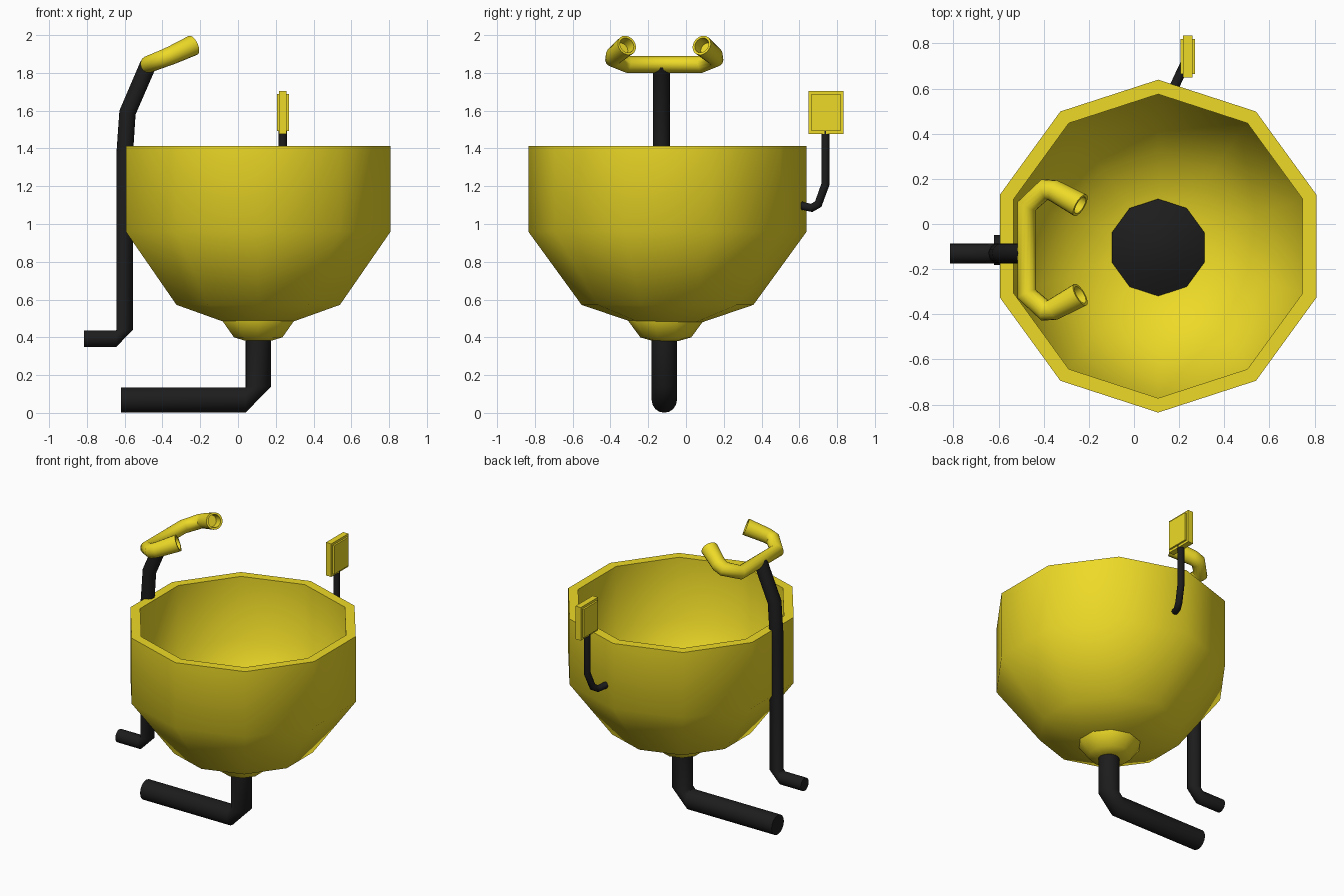
import bpy, bmesh, math
from mathutils import Vector

if "Cube" in bpy.data.objects:
    bpy.data.objects.remove(bpy.data.objects["Cube"])


def material(name, rgb):
    m = bpy.data.materials.new(name)
    m.diffuse_color = (*rgb, 1)
    m.use_nodes = True
    m.node_tree.nodes["Principled BSDF"].inputs["Base Color"].default_value = m.diffuse_color
    return m


YELLOW = material("yellow", (0.85, 0.70, 0.02))
BLACK = material("black", (0.012, 0.012, 0.012))


def finish(name, bm, mat, angle=60):
    bmesh.ops.recalc_face_normals(bm, faces=bm.faces)
    me = bpy.data.meshes.new(name)
    bm.to_mesh(me)
    bm.free()
    me.materials.append(mat)
    ob = bpy.data.objects.new(name, me)
    bpy.context.collection.objects.link(ob)
    bpy.ops.object.select_all(action='DESELECT')
    ob.select_set(True)
    bpy.context.view_layer.objects.active = ob
    if angle:
        bpy.ops.object.shade_smooth_by_angle(angle=math.radians(angle))
    return ob


def skin(bm, rings):
    """Bridge successive rings of points and cap both ends."""
    vr = [[bm.verts.new(p) for p in ring] for ring in rings]
    n = len(vr[0])
    for a, b in zip(vr, vr[1:]):
        for i in range(n):
            j = (i + 1) % n
            bm.faces.new((a[i], a[j], b[j], b[i]))
    bm.faces.new(vr[0])
    bm.faces.new(vr[-1])


def lathe(name, profile, mat, centre=(0.107, -0.098), sides=10):
    bm = bmesh.new()
    rings = []
    for r, z in profile:
        angles = [math.pi / 2 + 2 * math.pi * i / sides for i in range(sides)]
        rings.append([(centre[0] + r * math.cos(a), centre[1] + r * math.sin(a), z) for a in angles])
    skin(bm, rings)
    return finish(name, bm, mat)


def tube(name, path, mat, sides=16):
    """path: (point, radius) or (point, radius, ring direction)."""
    pts = [Vector(p[0]) for p in path]
    dirs = []
    for i, p in enumerate(path):
        if len(p) > 2:
            d = Vector(p[2])
        else:
            d = Vector()
            if i > 0:
                d += (pts[i] - pts[i - 1]).normalized()
            if i < len(pts) - 1:
                d += (pts[i + 1] - pts[i]).normalized()
        dirs.append(d.normalized())
    u = dirs[0].orthogonal().normalized()
    rings = []
    for i, d in enumerate(dirs):
        if i:
            u = dirs[i - 1].rotation_difference(d) @ u
        v = d.cross(u)
        r = path[i][1]
        rings.append([pts[i] + r * (math.cos(t) * u + math.sin(t) * v)
                      for t in (2 * math.pi * k / sides for k in range(sides))])
    bm = bmesh.new()
    skin(bm, rings)
    return finish(name, bm, mat)


def box(name, lo, hi, mat):
    bm = bmesh.new()
    bmesh.ops.create_cube(bm, size=1)
    for v in bm.verts:
        v.co = [(a + b) / 2 + c * (b - a) for a, b, c in zip(lo, hi, v.co)]
    return finish(name, bm, mat, 0)


# Ten-sided bowl with wall thickness
lathe("bowl", [(0.17, 0.475), (0.455, 0.572), (0.737, 0.96), (0.737, 1.412),
               (0.673, 1.412), (0.673, 0.985), (0.42, 0.63), (0.17, 0.54)], YELLOW)

# Fitting under the bowl and domed strainer inside it
lathe("drain_fitting", [(0.065, 0.38), (0.135, 0.40), (0.205, 0.495), (0.205, 0.54)], YELLOW,
      (0.107, -0.107))
lathe("strainer", [(0.215, 0.52), (0.215, 0.565), (0.13, 0.605), (0.03, 0.62)], BLACK,
      (0.107, -0.104))

# Drain pipe
Y = -0.115
tube("drain_pipe", [((-0.62, Y, 0.068), 0.067), ((0.04, Y, 0.068), 0.067, (1, 0, 0)),
                    ((0.108, Y, 0.14), 0.067, (0, 0, 1)), ((0.108, Y, 0.42), 0.067)], BLACK)

# Supply pipe rising behind the bowl wall
Y = -0.13
tube("supply_pipe", [((-0.815, Y, 0.393), 0.044), ((-0.645, Y, 0.393), 0.044, (1, 0, 0)),
                     ((-0.60, Y, 0.44), 0.044, (0, 0, 1)), ((-0.60, Y, 1.37), 0.044),
                     ((-0.585, Y, 1.59), 0.044), ((-0.475, Y, 1.845), 0.044)], BLACK)

# Twin spray head: a mirrored path with hollow, flared nozzles
MID = -0.115
aim = Vector((0.80, -0.47, 0.37)).normalized()
tip = Vector((-0.238, 0.198, 1.946))
half = [((-0.475, 0.195, 1.845), 0.045), ((-0.395, 0.268, 1.876), 0.047),
        ((-0.355, 0.262, 1.892), 0.049), (tip, 0.055, aim), (tip, 0.042, aim),
        (tip - 0.06 * aim, 0.038, aim)]


def place(p, side):
    q = [Vector((p[0][0], MID + side * p[0][1], p[0][2])), p[1]]
    if len(p) > 2:
        q.append(Vector((side * aim.x, aim.y, side * aim.z)))
    return q


tube("spray_head", [place(p, -1) for p in reversed(half)] + [place(p, 1) for p in half], YELLOW)

# Push lever and its plate
R = 0.022
tube("lever_rod", [((0.175, 0.60, 1.10), R), ((0.205, 0.665, 1.085), R), ((0.222, 0.70, 1.105), R),
                   ((0.237, 0.738, 1.21), R), ((0.237, 0.738, 1.50), R)], BLACK, 12)
box("push_plate", (0.218, 0.648, 1.477), (0.258, 0.835, 1.705), YELLOW)
box("push_plate_panel", (0.206, 0.664, 1.493), (0.270, 0.819, 1.689), YELLOW)
